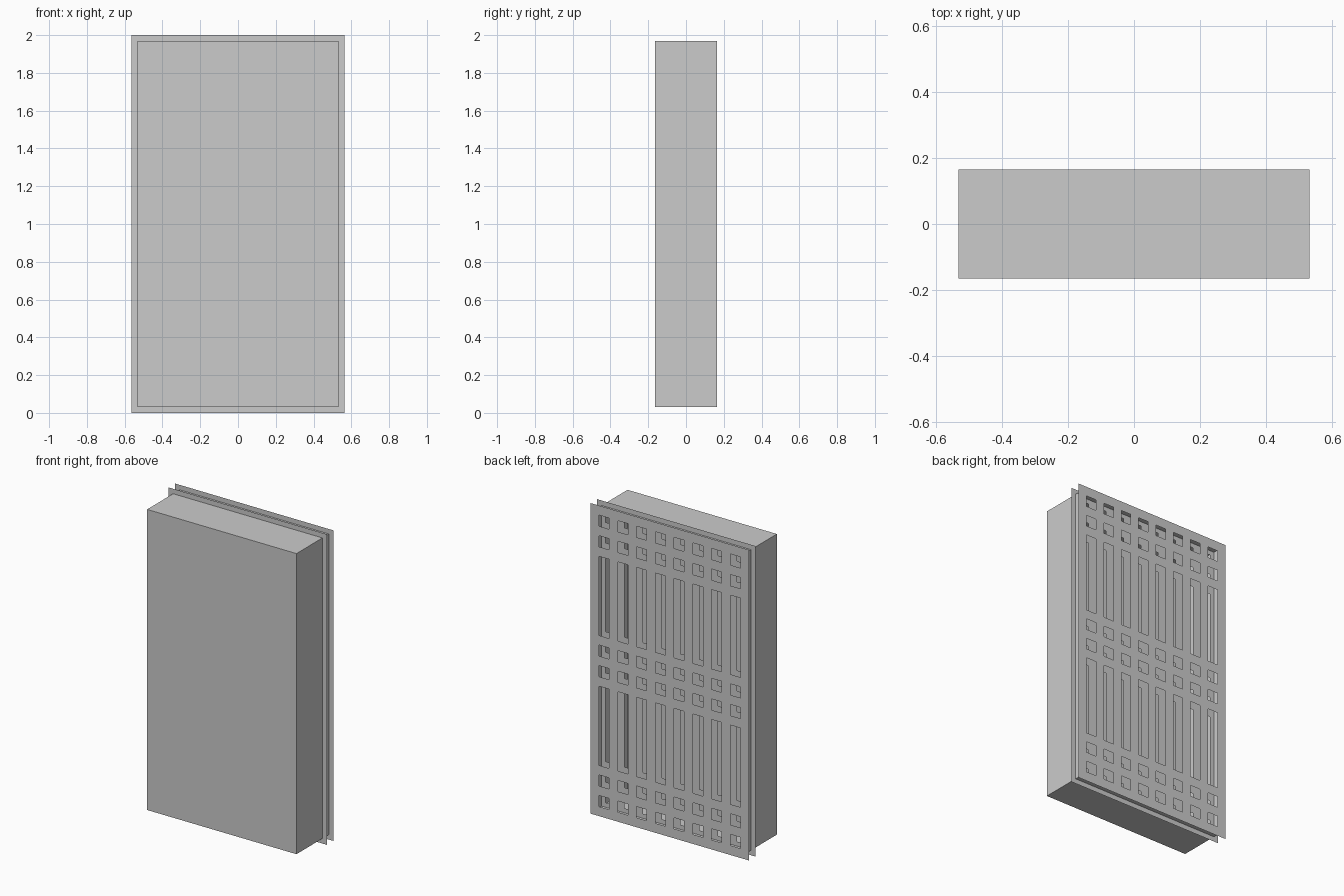
import bpy, bmesh

if "Cube" in bpy.data.objects:
    bpy.data.objects.remove(bpy.data.objects["Cube"])

BACK = 0.165          # rear grille position, also the open rim of the case
GAP = 0.0615          # bar width between openings


def finish(bm, name):
    me = bpy.data.meshes.new(name)
    bm.to_mesh(me)
    bm.free()
    ob = bpy.data.objects.new(name, me)
    bpy.context.collection.objects.link(ob)
    return ob


def cuts(start, openings):
    # alternate bar, opening, bar ... along one axis
    pos = [start, start + GAP]
    for size in openings:
        pos += [pos[-1] + size, pos[-1] + size + GAP]
    return pos


# Case: a shallow box, open at the back
def make_case():
    bm = bmesh.new()
    bmesh.ops.create_cube(bm, size=1)
    for v in bm.verts:
        v.co = (v.co.x * 1.064, v.co.y * 2 * BACK, v.co.z * 1.936 + 1.0)
    back = [f for f in bm.faces if f.calc_center_median().y > 0.1]
    bmesh.ops.delete(bm, geom=back, context='FACES_ONLY')
    finish(bm, "case")


# Grille: flat sheet with square and long slot openings
def make_grille(name, y):
    sq = 0.0712
    slot = (2.0 - 9 * GAP - 6 * sq) / 2
    xs = cuts(-0.565, [(1.13 - 9 * GAP) / 8] * 8)
    zs = cuts(0.0, [sq, sq, slot, sq, sq, slot, sq, sq])
    bm = bmesh.new()
    grid = [[bm.verts.new((x, y, z)) for z in zs] for x in xs]
    for i in range(len(xs) - 1):
        for j in range(len(zs) - 1):
            if i % 2 and j % 2:
                continue
            bm.faces.new((grid[i][j], grid[i][j + 1],
                          grid[i + 1][j + 1], grid[i + 1][j]))
    finish(bm, name)


make_case()
make_grille("rear_grille", BACK)
make_grille("inner_grille", BACK - 0.066)
